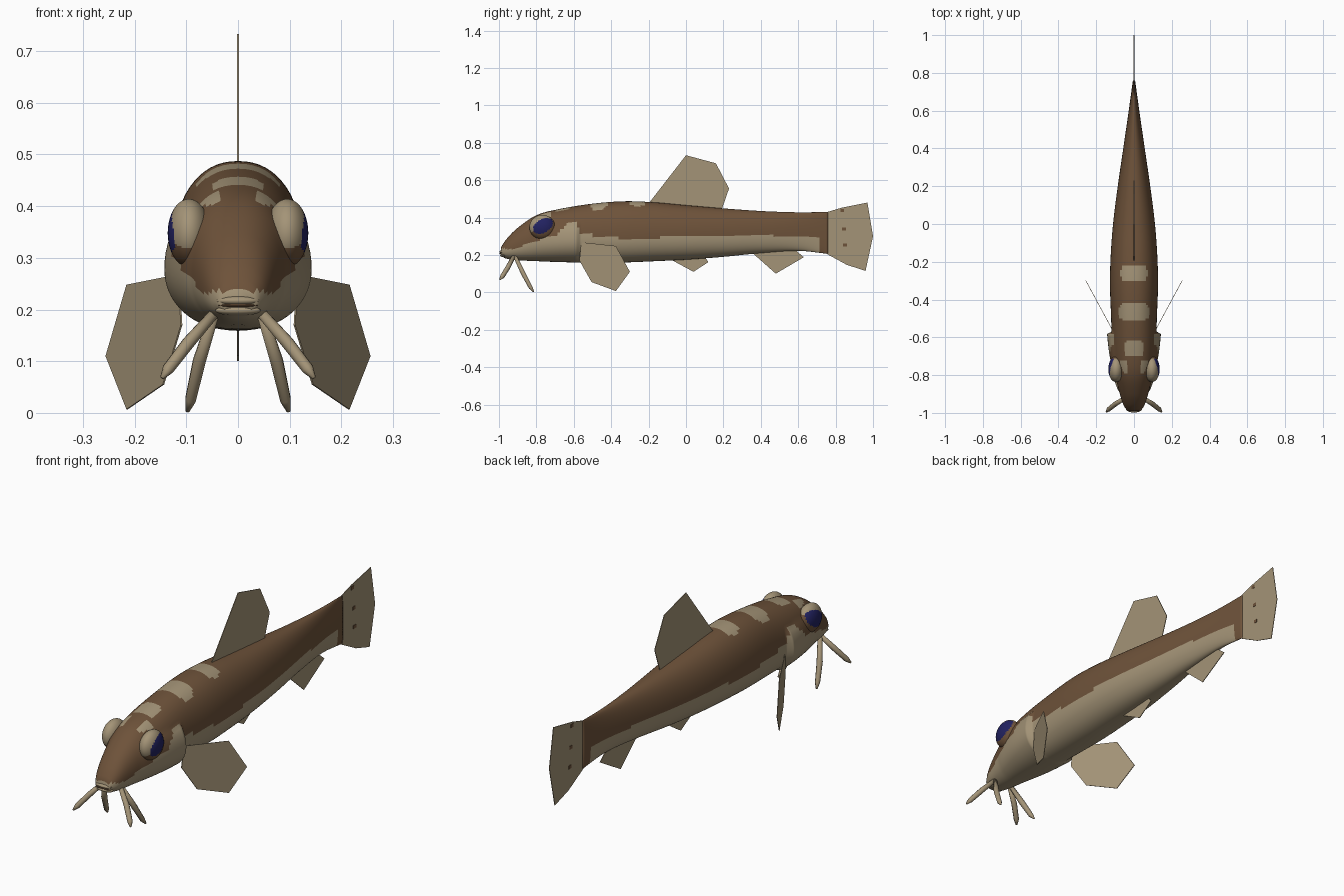
import bpy, bmesh, math
from mathutils import Vector

if "Cube" in bpy.data.objects:
    bpy.data.objects.remove(bpy.data.objects["Cube"])


def material(name, rgb):
    m = bpy.data.materials.new(name)
    m.diffuse_color = (*rgb, 1)
    m.use_nodes = True
    m.node_tree.nodes["Principled BSDF"].inputs["Base Color"].default_value = m.diffuse_color
    return m


TAN = material("tan", (0.37, 0.295, 0.185))
BROWN = material("brown", (0.155, 0.085, 0.042))
NAVY = material("navy", (0.016, 0.016, 0.12))
MATS = [TAN, BROWN, NAVY]


def make(name, bm, rule, smooth=True):
    """Turn a bmesh into an object, colouring faces by rule(centre)."""
    bmesh.ops.recalc_face_normals(bm, faces=bm.faces)
    for f in bm.faces:
        f.smooth = smooth
        f.material_index = rule(f.calc_center_median())
    me = bpy.data.meshes.new(name)
    bm.to_mesh(me)
    bm.free()
    for m in MATS:
        me.materials.append(m)
    ob = bpy.data.objects.new(name, me)
    bpy.context.collection.objects.link(ob)
    return ob


def loft(bm, rings):
    """Skin a list of closed point rings and cap both ends."""
    vs = [[bm.verts.new(p) for p in r] for r in rings]
    n = len(vs[0])
    for a, b in zip(vs, vs[1:]):
        for i in range(n):
            j = (i + 1) % n
            bm.faces.new((a[i], a[j], b[j], b[i]))
    bm.faces.new(vs[0])
    bm.faces.new(vs[-1])


def lerp(table, y, k=1, smooth=False):
    """Look up column k of a table keyed on y (linear or Hermite)."""
    if y <= table[0][0]:
        return table[0][k]
    for i in range(len(table) - 1):
        a, b = table[i], table[i + 1]
        if y <= b[0]:
            h = b[0] - a[0]
            t = (y - a[0]) / h
            if not smooth:
                return a[k] + (b[k] - a[k]) * t
            p, q = table[max(i - 1, 0)], table[min(i + 2, len(table) - 1)]
            m0 = (b[k] - p[k]) / (b[0] - p[0]) * h
            m1 = (q[k] - a[k]) / (q[0] - a[0]) * h
            return ((2*t**3 - 3*t*t + 1) * a[k] + (t**3 - 2*t*t + t) * m0
                    + (3*t*t - 2*t**3) * b[k] + (t**3 - t*t) * m1)
    return table[-1][k]


# Body: y, top z, bottom z, half width
SECTIONS = [
    (-0.99, 0.24, 0.195, 0.035), (-0.96, 0.285, 0.18, 0.055),
    (-0.90, 0.345, 0.172, 0.075), (-0.80, 0.412, 0.167, 0.10),
    (-0.68, 0.445, 0.162, 0.116), (-0.50, 0.474, 0.159, 0.121),
    (-0.33, 0.487, 0.160, 0.127), (-0.18, 0.482, 0.166, 0.124),
    (0.0, 0.466, 0.175, 0.111), (0.2, 0.449, 0.190, 0.086),
    (0.4, 0.435, 0.210, 0.057), (0.6, 0.428, 0.222, 0.028),
    (0.76, 0.43, 0.206, 0.006)]
# Lower edge of the brown back
EDGE = [(-1, 0.235), (-0.91, 0.232), (-0.85, 0.26), (-0.78, 0.285),
        (-0.70, 0.30), (-0.63, 0.37), (-0.58, 0.37), (-0.57, 0.315),
        (-0.45, 0.30), (-0.3, 0.285), (0, 0.30), (0.4, 0.305), (0.71, 0.295)]
# Pale saddle patches: y, half length, half width
SADDLES = [(-0.26, 0.045, 0.07), (-0.465, 0.047, 0.08), (-0.66, 0.042, 0.053)]


def body_colour(c):
    if c.y > 0.71:
        return 1
    if c.z < lerp(EDGE, c.y):
        return 0
    if c.z > 0.4:
        for y, hy, hx in SADDLES:
            if ((c.y - y) / hy) ** 4 + (c.x / hx) ** 4 < 1:
                return 0
        if -0.79 < c.y < -0.72 and 0.035 < abs(c.x):
            return 0
    return 1


rings = []
N, SIDES = 150, 64
for i in range(N + 1):
    y = -0.99 + 1.75 * i / N
    top, bot, w = (lerp(SECTIONS, y, k, True) for k in (1, 2, 3))
    mid = bot + 0.43 * (top - bot)
    # gill cover swells, then steps back to the body
    swell = 0.024 * max(0, (y + 0.84) / 0.26) ** 0.8 if -0.84 < y < -0.577 else 0
    ring = []
    for j in range(SIDES):
        a = 2 * math.pi * j / SIDES
        c, s = math.cos(a), math.sin(a)
        x = w * math.copysign(abs(c) ** 0.9, c)
        z = mid + (top - mid if s > 0 else mid - bot) * math.copysign(abs(s) ** 0.9, s)
        bump = max(0, 1 - ((z - 0.262) / 0.11) ** 2)
        x += math.copysign(swell * bump ** 0.6, c) if abs(c) > 1e-6 else 0
        ring.append((x, y, z))
    rings.append(ring)
bm = bmesh.new()
loft(bm, rings)
make("body", bm, body_colour)


def ellipsoid(name, centre, radii, rule, u=32, v=24):
    bm = bmesh.new()
    bmesh.ops.create_uvsphere(bm, u_segments=u, v_segments=v, radius=1)
    for p in bm.verts:
        p.co = Vector(centre) + Vector([a * b for a, b in zip(p.co, radii)])
    return make(name, bm, rule)


# Eyes: tilted navy pupil, pale upper ring, brown lower ring
def eye_colour(c):
    dy, dz = c.y + 0.765, c.z - 0.355
    p, q = dy * 0.87 + dz * 0.5, dz * 0.87 - dy * 0.5
    if abs(c.x) > 0.108 and (p / 0.058) ** 2 + (q / 0.036) ** 2 < 1:
        return 2
    return 0 if q > 0 else 1


for s, side in ((1, "right"), (-1, "left")):
    ellipsoid("eye_" + side, (s * 0.095, -0.768, 0.348), (0.041, 0.069, 0.066),
              eye_colour, 48, 48)

# Lips
ellipsoid("upper_lip", (0, -0.98, 0.217), (0.042, 0.018, 0.010), lambda c: 0)
ellipsoid("lower_lip", (0, -0.976, 0.198), (0.044, 0.018, 0.010), lambda c: 0)
ellipsoid("mouth_line", (0, -0.984, 0.208), (0.038, 0.013, 0.004), lambda c: 1)


# Barbels: tapered tubes around the mouth
def barbel(name, pts, radii, s):
    pts = [Vector((s * x, y, z)) for x, y, z in pts]
    rot = (pts[-1] - pts[0]).to_track_quat('Z', 'Y')
    bm = bmesh.new()
    loft(bm, [[p + rot @ Vector((r * math.cos(k * math.pi / 4),
                                 r * math.sin(k * math.pi / 4), 0))
               for k in range(8)] for p, r in zip(pts, radii)])
    make(name, bm, lambda c: 0)


for s, side in ((1, "right"), (-1, "left")):
    barbel("front_barbel_" + side,
           [(0.035, -0.915, 0.205), (0.095, -0.95, 0.137), (0.135, -0.982, 0.085),
            (0.147, -0.995, 0.068)], (0.010, 0.013, 0.012, 0.004), s)
    barbel("rear_barbel_" + side,
           [(0.045, -0.915, 0.195), (0.075, -0.87, 0.10), (0.092, -0.83, 0.025),
            (0.098, -0.815, 0.003)], (0.010, 0.013, 0.011, 0.004), s)


# Fins: thin flat plates drawn in side view
def fin(name, outline, x_of=lambda y: 0.0, half=0.0015, colour=0):
    bm = bmesh.new()
    loft(bm, [[(x_of(y) + d, y, z) for y, z in outline] for d in (-half, half)])
    make(name, bm, lambda c: colour, False)


fin("dorsal_fin", [(-0.20, 0.475), (0, 0.733), (0.16, 0.69), (0.23, 0.555),
                   (0.19, 0.44), (0, 0.45)])
fin("tail_fin", [(0.75, 0.428), (0.83, 0.452), (0.97, 0.48), (1.0, 0.30),
                 (0.96, 0.115), (0.86, 0.147), (0.75, 0.207)])
fin("pelvic_fin", [(-0.09, 0.18), (0.04, 0.11), (0.12, 0.162), (0.10, 0.19)])
fin("anal_fin", [(0.35, 0.215), (0.48, 0.10), (0.63, 0.188), (0.58, 0.23)])
for s, side in ((1, "right"), (-1, "left")):
    fin("pectoral_fin_" + side,
        [(-0.56, 0.268), (-0.375, 0.248), (-0.30, 0.11), (-0.375, 0.007),
         (-0.505, 0.055), (-0.57, 0.17)], lambda y: s * (0.12 + 0.54 * (y + 0.55)))

# Brown specks on the tail
for i, (y, z) in enumerate([(0.835, 0.437), (0.845, 0.34), (0.85, 0.252)]):
    fin("tail_speck_%d" % (i + 1), [(y - 0.01, z - 0.008), (y + 0.01, z - 0.008),
        (y + 0.01, z + 0.008), (y - 0.01, z + 0.008)], half=0.003, colour=1)
